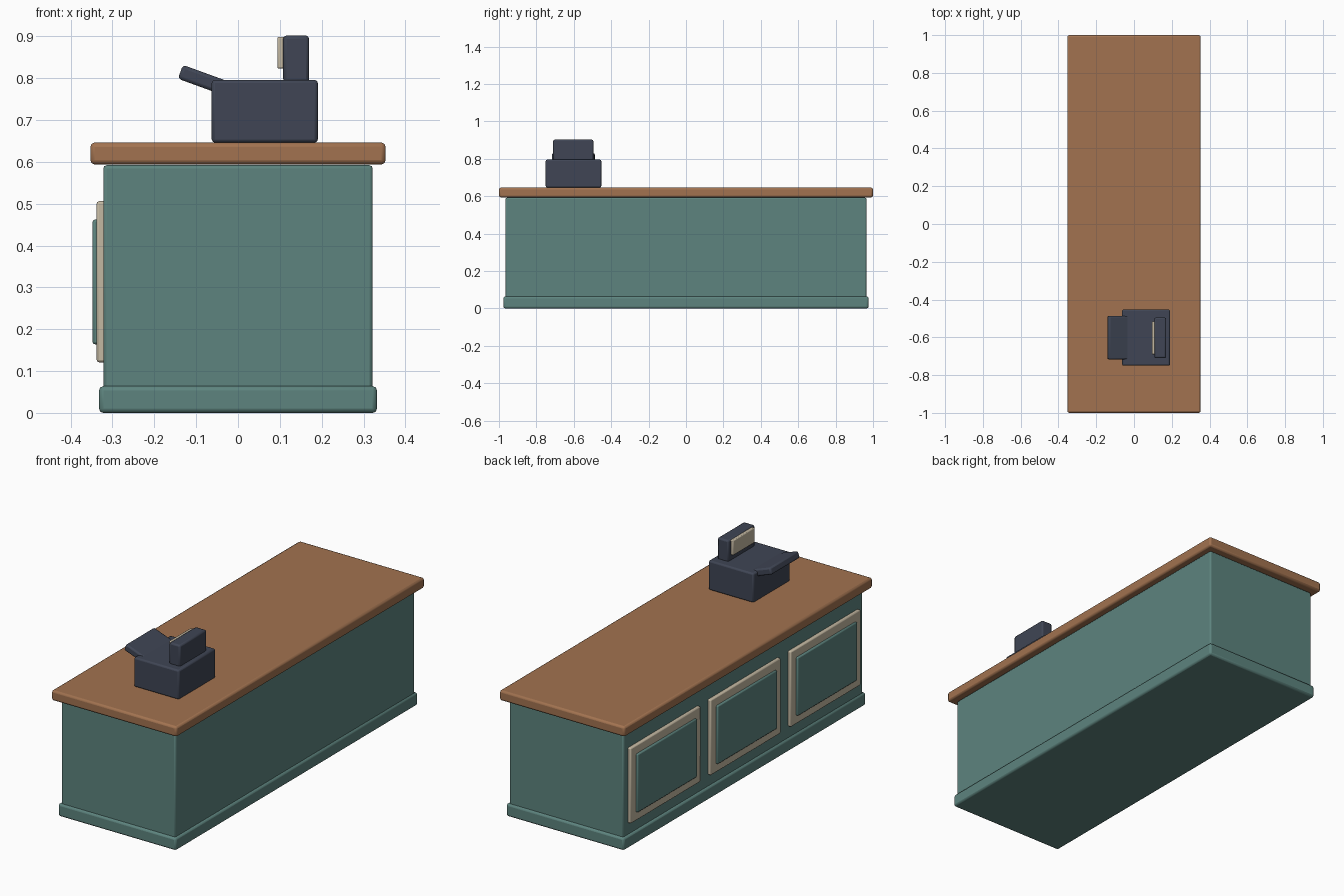
import bpy, math

cube = bpy.data.objects.get("Cube")
if cube:
    bpy.data.objects.remove(cube, do_unlink=True)


def material(name, rgb):
    m = bpy.data.materials.new(name)
    m.use_nodes = True
    colour = (*rgb, 1.0)
    m.diffuse_color = colour
    m.node_tree.nodes["Principled BSDF"].inputs["Base Color"].default_value = colour
    return m


teal = material("teal paint", (0.11, 0.23, 0.21))
wood = material("warm wood", (0.36, 0.17, 0.08))
cream = material("cream trim", (0.55, 0.48, 0.36))
slate = material("dark slate", (0.05, 0.06, 0.09))


def box(name, mat, x, y, z, bevel=0.008, tilt=0.0):
    """Bevelled box spanning the (min, max) pairs, tilted about its y axis."""
    spans = (x, y, z)
    bpy.ops.mesh.primitive_cube_add(size=1, location=[sum(s) / 2 for s in spans])
    ob = bpy.context.object
    ob.name = name
    ob.scale = [s[1] - s[0] for s in spans]
    bpy.ops.object.transform_apply(location=False, rotation=False, scale=True)
    ob.rotation_euler.y = tilt
    ob.data.materials.append(mat)
    mod = ob.modifiers.new("rounded edges", "BEVEL")
    mod.width = bevel
    mod.segments = 2
    bpy.ops.object.shade_smooth_by_angle(angle=math.radians(35))
    return ob


# Counter
box("plinth", teal, (-0.332, 0.332), (-0.976, 0.976), (0, 0.064), 0.01)
box("cabinet_body", teal, (-0.322, 0.322), (-0.965, 0.965), (0.02, 0.592))
box("countertop", wood, (-0.353, 0.353), (-1, 1), (0.594, 0.646), 0.01)

# Raised panels along the customer side
for i, name in enumerate(("front", "middle", "back")):
    c = (i - 1) * 0.645
    box(name + "_panel_frame", cream, (-0.338, -0.31),
        (c - 0.282, c + 0.282), (0.121, 0.506), 0.006)
    box(name + "_panel", teal, (-0.348, -0.32),
        (c - 0.24, c + 0.24), (0.164, 0.462), 0.006)

# Till
box("till_body", slate, (-0.063, 0.191), (-0.75, -0.453), (0.646, 0.796))
box("till_display", slate, (0.108, 0.17), (-0.71, -0.495), (0.79, 0.902))
box("display_screen", cream, (0.094, 0.112), (-0.69, -0.515), (0.823, 0.899), 0.004)
box("till_keyboard", slate, (-0.143, 0.037), (-0.717, -0.487), (0.767, 0.802),
    0.008, math.radians(20))
